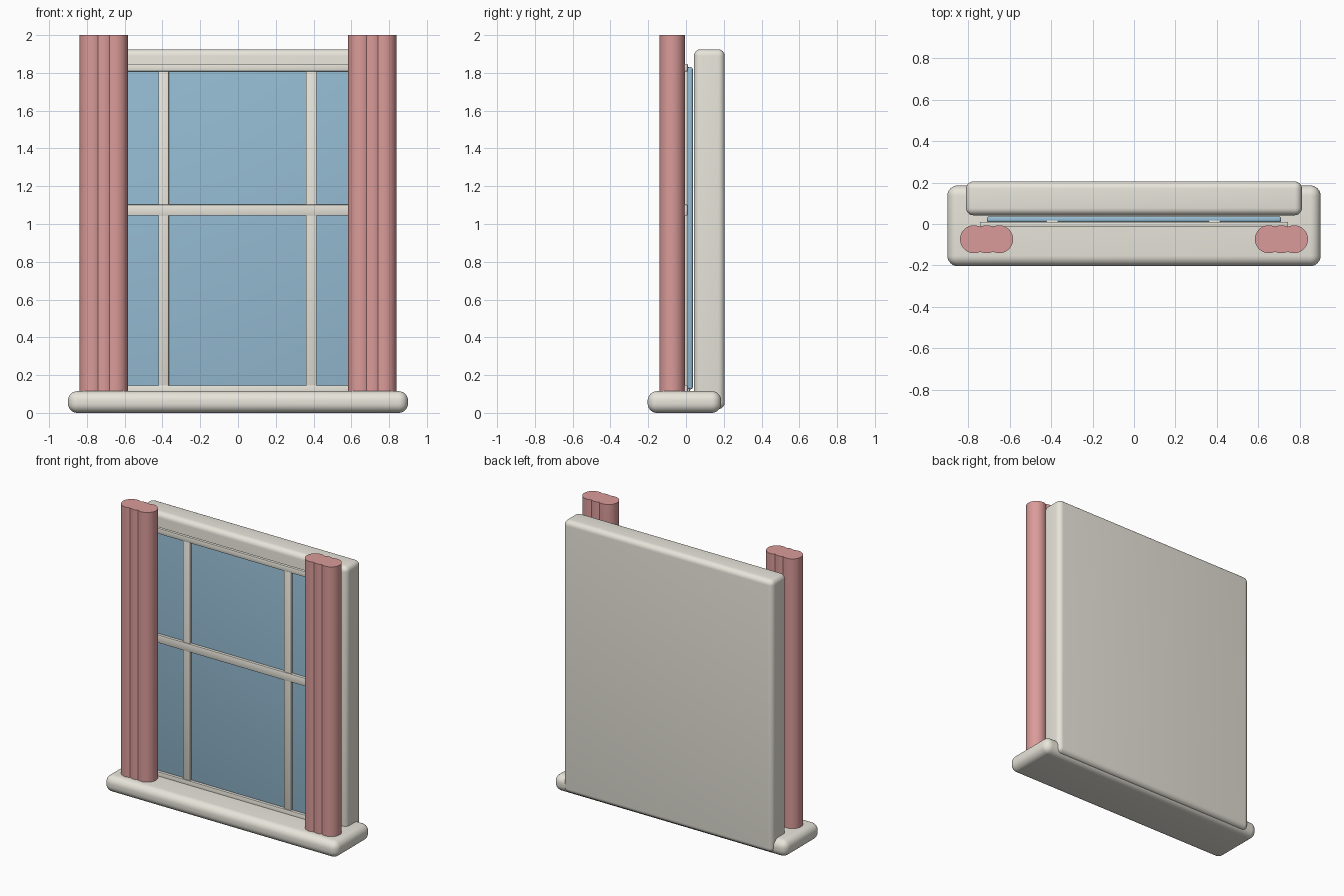
import bpy, bmesh
from math import cos, sin, acos, pi, degrees, radians

if "Cube" in bpy.data.objects:
    bpy.data.objects.remove(bpy.data.objects["Cube"])


def material(name, rgb):
    m = bpy.data.materials.new(name)
    m.diffuse_color = (*rgb, 1)
    m.use_nodes = True
    m.node_tree.nodes["Principled BSDF"].inputs["Base Color"].default_value = m.diffuse_color
    return m


CREAM = material("cream_paint", (0.80, 0.78, 0.70))
BLUE = material("blue_glass", (0.30, 0.50, 0.65))
PINK = material("pink_cloth", (0.70, 0.33, 0.32))


def finish(name, bm, mat):
    bmesh.ops.recalc_face_normals(bm, faces=bm.faces)
    me = bpy.data.meshes.new(name)
    bm.to_mesh(me)
    bm.free()
    ob = bpy.data.objects.new(name, me)
    bpy.context.collection.objects.link(ob)
    me.materials.append(mat)
    bpy.ops.object.select_all(action='DESELECT')
    ob.select_set(True)
    bpy.context.view_layer.objects.active = ob
    bpy.ops.object.shade_smooth_by_angle(angle=radians(35))
    return ob


def box(name, x, y, z, bevel, mat, segments=6):
    """Rounded box from (min, max) ranges."""
    bm = bmesh.new()
    bmesh.ops.create_cube(bm, size=1)
    for v in bm.verts:
        v.co = [(r[0] + r[1]) / 2 + c * (r[1] - r[0]) for c, r in zip(v.co, (x, y, z))]
    bmesh.ops.bevel(bm, geom=bm.edges[:], offset=bevel, segments=segments,
                    profile=0.5, affect='EDGES', clamp_overlap=True)
    return finish(name, bm, mat)


# Sill, backing slab and glass pane
box("sill", (-0.9, 0.9), (-0.203, 0.186), (0.0, 0.115), 0.05, CREAM, 8)
box("back_slab", (-0.81, 0.81), (0.042, 0.205), (0.02, 1.925), 0.035, CREAM)
box("glass_pane", (-0.71, 0.71), (0.008, 0.036), (0.125, 1.83), 0.011, BLUE, 4)

# Horizontal glazing rails
for name, z in (("bottom_rail", (0.09, 0.145)), ("middle_rail", (1.045, 1.102)),
                ("top_rail", (1.808, 1.847))):
    box(name, (-0.743, 0.743), (-0.013, 0.01), z, 0.004, CREAM, 2)

# Vertical glazing bars
for name, x in (("left_bar", -0.394), ("right_bar", 0.388)):
    box(name, (x - 0.028, x + 0.028), (-0.009, 0.02), (0.1, 1.83), 0.004, CREAM, 2)


# Curtains: outline of three overlapping round folds, extruded upward
def curtain(name, cx):
    r, step, cy = 0.067, 0.061, -0.0735
    t = acos(step / 2 / r)
    arcs = ((step, t - pi, pi - t, 40), (0, t, pi - t, 12),
            (-step, t, 2 * pi - t, 40), (0, pi + t, 2 * pi - t, 12))
    bm = bmesh.new()
    ring = [bm.verts.new((cx + ox + r * cos(a0 + (a1 - a0) * i / n),
                          cy + r * sin(a0 + (a1 - a0) * i / n), 0.1))
            for ox, a0, a1, n in arcs for i in range(n)]
    face = bm.faces.new(ring)
    ext = bmesh.ops.extrude_face_region(bm, geom=[face])
    for v in ext["geom"]:
        if isinstance(v, bmesh.types.BMVert):
            v.co.z = 2.0
    return finish(name, bm, PINK)


for name, side in (("left_curtain", -1), ("right_curtain", 1)):
    curtain(name, side * 0.711)
